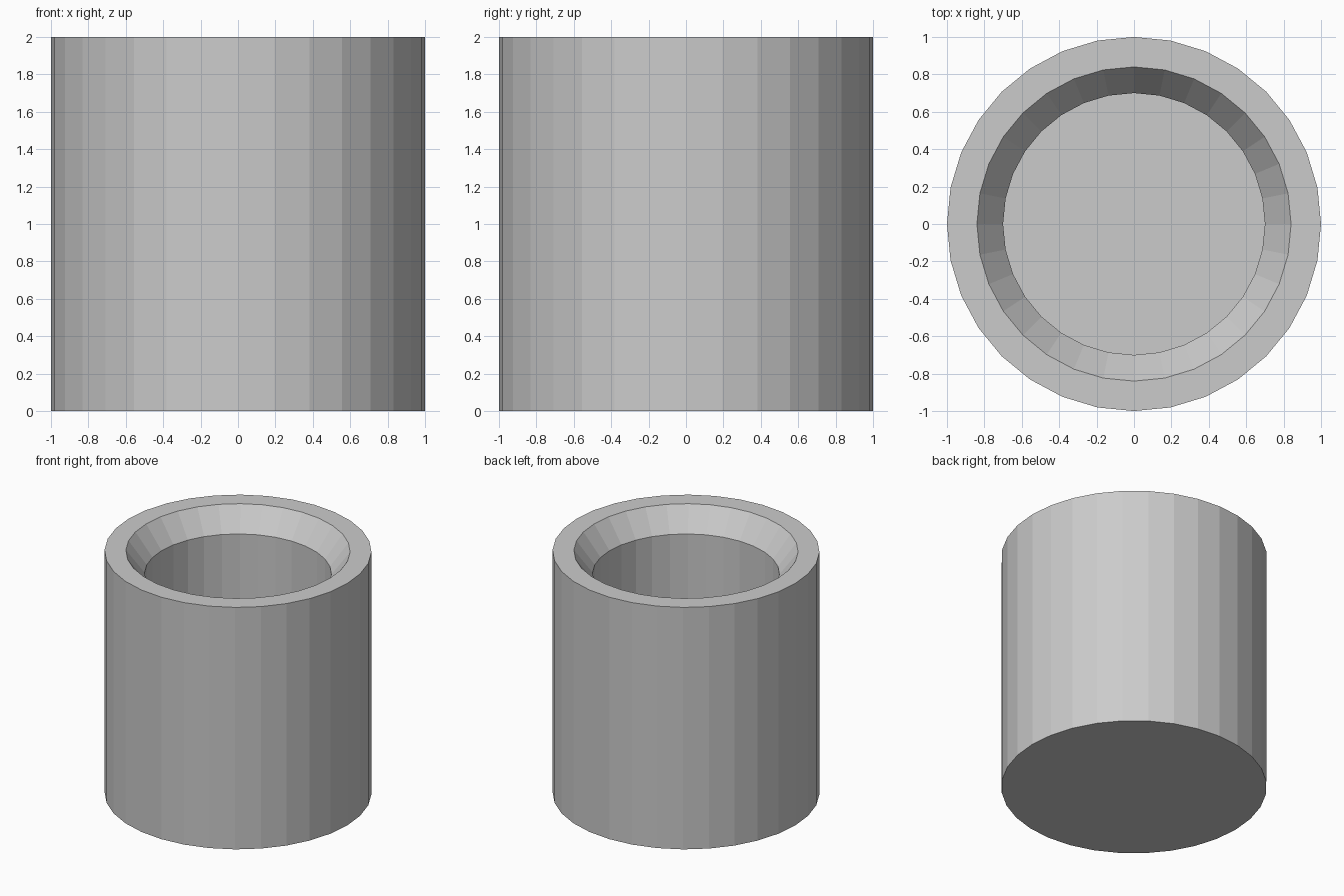
import bpy, bmesh
from math import cos, sin, tau

if "Cube" in bpy.data.objects:
    bpy.data.objects.remove(bpy.data.objects["Cube"])

SIDES = 32
# Lathe profile (radius, z): outer wall, flat rim, bevelled lip, inner wall
PROFILE = [(1.0, 0.0), (1.0, 2.0), (0.84, 2.0), (0.70, 1.815), (0.70, 0.2)]

bm = bmesh.new()
rings = [[bm.verts.new((r * cos(tau * i / SIDES), r * sin(tau * i / SIDES), z))
          for i in range(SIDES)] for r, z in PROFILE]

# Walls between neighbouring rings
for a, b in zip(rings, rings[1:]):
    for i in range(SIDES):
        j = (i + 1) % SIDES
        bm.faces.new((a[i], a[j], b[j], b[i]))

# Underside and inner floor
bm.faces.new(rings[0][::-1])
bm.faces.new(rings[-1])
bmesh.ops.recalc_face_normals(bm, faces=bm.faces)

mesh = bpy.data.meshes.new("cup")
bm.to_mesh(mesh)
bm.free()
cup = bpy.data.objects.new("cup", mesh)
bpy.context.collection.objects.link(cup)
